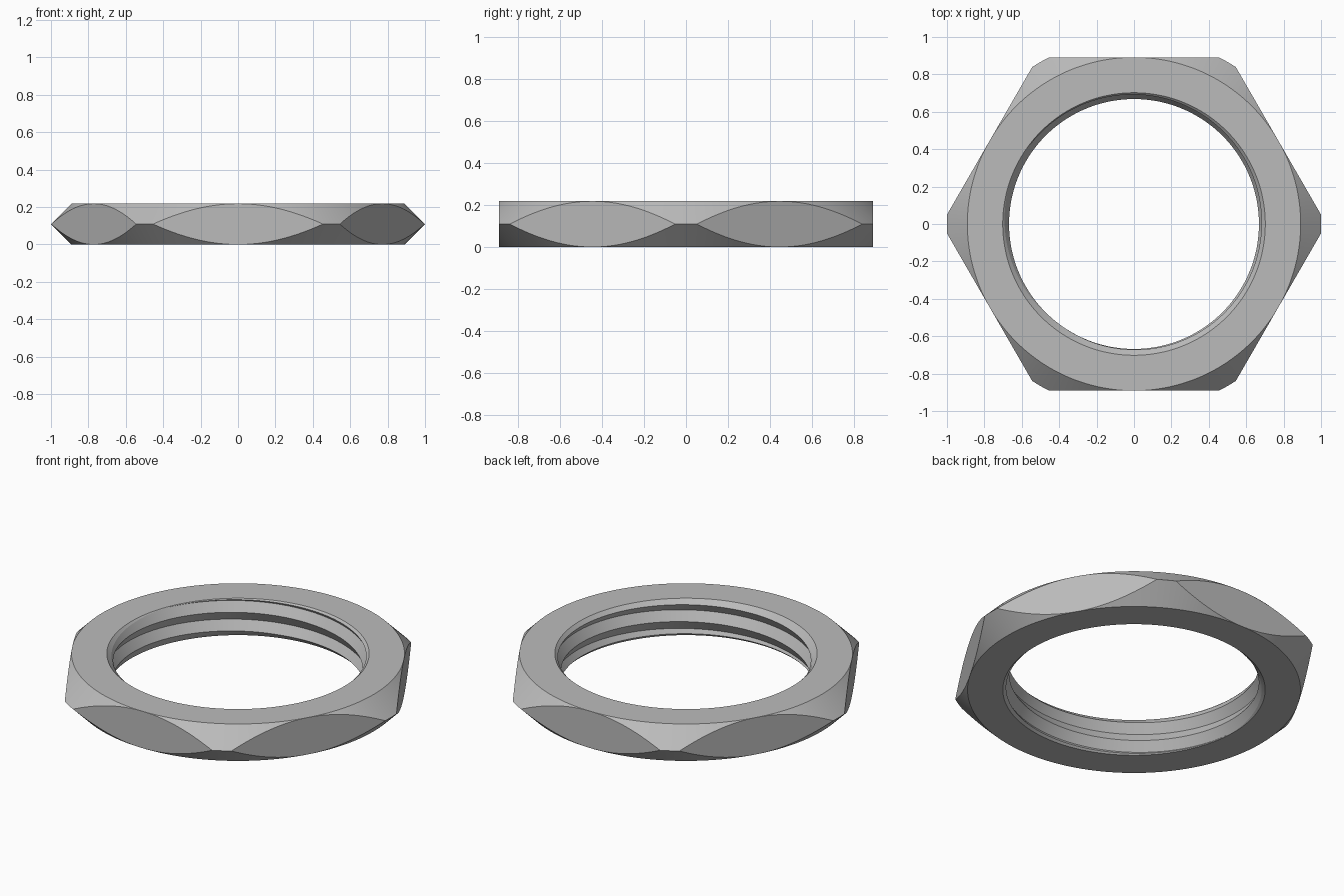
import bpy
import bmesh
import math

cube = bpy.data.objects.get("Cube")
if cube:
    bpy.data.objects.remove(cube, do_unlink=True)

STEPS = 360                              # one column per degree
RIDGE = 1.0                              # radius of the mid-height ridge
FLAT = math.cos(math.radians(27))        # centre to flat of the hexagon
HEIGHT = 2 * (RIDGE - FLAT)              # 45 degree corner chamfers meet halfway
ROOT, CREST, PITCH, START = 0.70, 0.668, 0.11, 0.057
MOUTH = 0.702                            # bore radius at both faces


def thread_radius(z, angle):
    """Sharp V thread, right-handed."""
    turn = ((z - START) / PITCH - angle / math.tau) % 1
    return ROOT - (ROOT - CREST) * 2 * min(turn, 1 - turn)


def lead_in_end(angle, top):
    """Height where the 45 degree lead-in chamfer runs into the thread."""
    low, high = 0.0, HEIGHT / 2
    for _ in range(30):
        depth = (low + high) / 2
        z = HEIGHT - depth if top else depth
        if MOUTH - depth > thread_radius(z, angle):
            low = depth
        else:
            high = depth
    return HEIGHT - high if top else high


def section(angle):
    """Closed (radius, z) cross-section of the ring at one angle."""
    off = (angle % (math.pi / 3)) - math.pi / 6
    outer = min(FLAT / math.cos(off), RIDGE)
    rise = outer - FLAT
    points = [(FLAT, 0), (outer, rise), (outer, HEIGHT - rise), (FLAT, HEIGHT)]
    upper, lower = lead_in_end(angle, True), lead_in_end(angle, False)
    points += [(MOUTH, HEIGHT), (thread_radius(upper, angle), upper)]
    for k in range(8, -8, -1):           # alternating roots and crests
        z = START + PITCH * (angle / math.tau + k / 2)
        z = max(lower, min(upper, z))
        points.append((thread_radius(z, angle), z))
    points += [(thread_radius(lower, angle), lower), (MOUTH, 0)]
    return points


# Chamfered hexagonal ring with threaded bore
bm = bmesh.new()
columns = []
for i in range(STEPS + 1):
    a = math.tau * i / STEPS
    columns.append([bm.verts.new((r * math.cos(a), r * math.sin(a), z))
                    for r, z in section(a)])
for near, far in zip(columns, columns[1:]):
    for j in range(len(near)):
        n = (j + 1) % len(near)
        bm.faces.new((near[j], far[j], far[n], near[n]))
bmesh.ops.remove_doubles(bm, verts=bm.verts[:], dist=0.00002)
bmesh.ops.recalc_face_normals(bm, faces=bm.faces[:])

mesh = bpy.data.meshes.new("threaded_hex_ring")
bm.to_mesh(mesh)
bm.free()
ring = bpy.data.objects.new("threaded_hex_ring", mesh)
bpy.context.collection.objects.link(ring)

# Plain grey metal
metal = bpy.data.materials.new("grey_metal")
metal.use_nodes = True
colour = (0.5, 0.5, 0.5, 1)
metal.diffuse_color = colour
metal.node_tree.nodes["Principled BSDF"].inputs["Base Color"].default_value = colour
mesh.materials.append(metal)

bpy.ops.object.select_all(action="DESELECT")
ring.select_set(True)
bpy.context.view_layer.objects.active = ring
bpy.ops.object.shade_smooth_by_angle(angle=math.radians(10))
